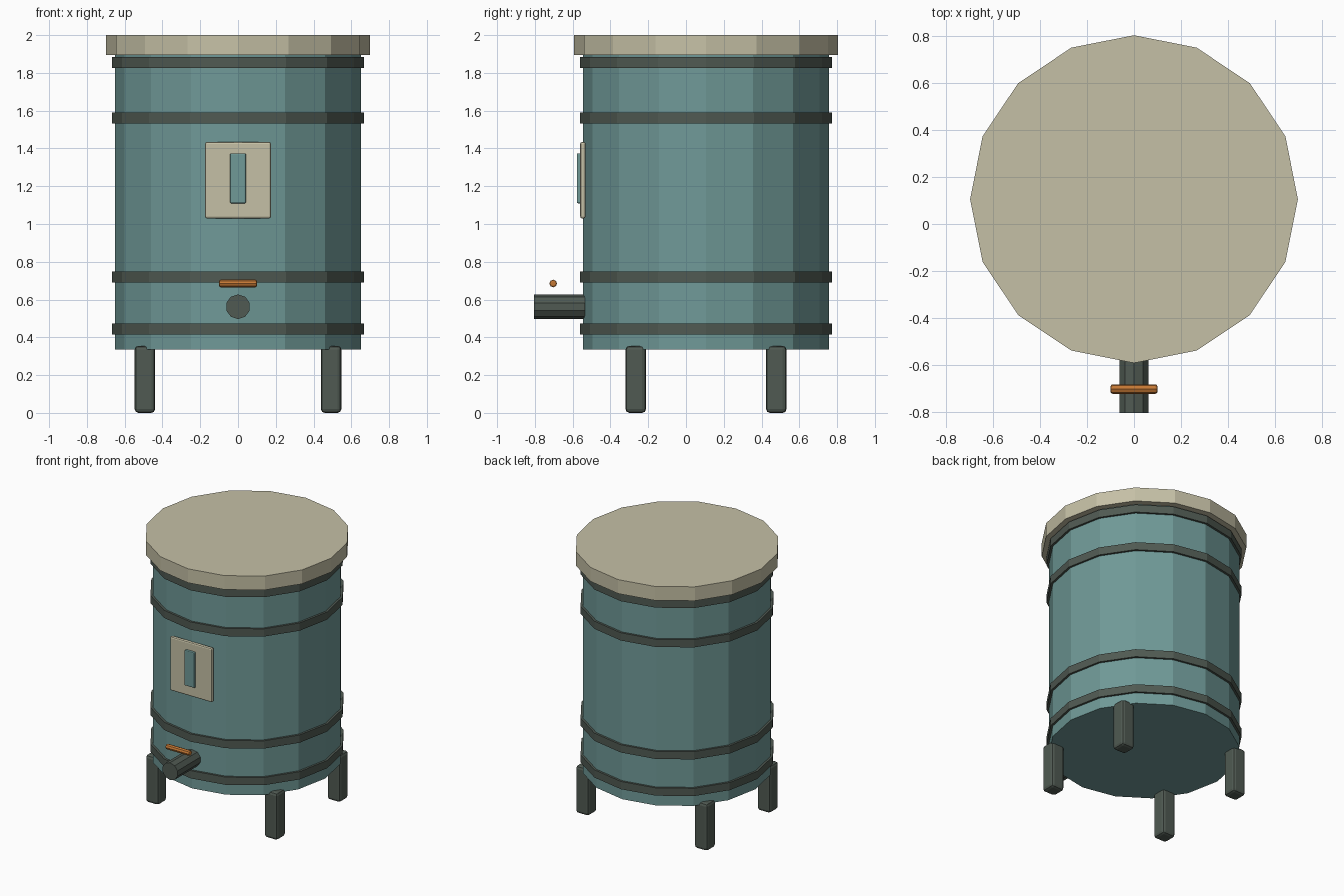
import bpy
import math

cube = bpy.data.objects.get("Cube")
if cube:
    bpy.data.objects.remove(cube, do_unlink=True)

CY = 0.106  # depth of the barrel axis
SIDES = 16


def material(name, rgb):
    m = bpy.data.materials.new(name)
    m.use_nodes = True
    m.diffuse_color = (*rgb, 1)
    m.node_tree.nodes["Principled BSDF"].inputs["Base Color"].default_value = (*rgb, 1)
    return m


teal = material("teal paint", (0.16, 0.32, 0.31))
cream = material("cream", (0.56, 0.53, 0.38))
iron = material("dark iron", (0.08, 0.102, 0.085))
copper = material("copper", (0.56, 0.19, 0.035))


def finish(name, mat, bevel=0, segments=1):
    ob = bpy.context.object
    ob.name = name
    ob.data.materials.append(mat)
    if bevel:
        mod = ob.modifiers.new("Bevel", "BEVEL")
        mod.width = bevel
        mod.segments = segments
        mod.limit_method = "ANGLE"
        mod.angle_limit = math.radians(50)
    return ob


def drum(name, mat, radius, low, high):
    bpy.ops.mesh.primitive_cylinder_add(
        vertices=SIDES, radius=radius, depth=high - low,
        location=(0, CY, (low + high) / 2))
    return finish(name, mat)


def rod(name, mat, sides, radius, length, location, rotation, bevel=0):
    bpy.ops.mesh.primitive_cylinder_add(
        vertices=sides, radius=radius, depth=length,
        location=location, rotation=rotation)
    return finish(name, mat, bevel, 2)


def box(name, mat, size, location, bevel):
    bpy.ops.mesh.primitive_cube_add(size=1, location=location)
    ob = bpy.context.object
    ob.scale = size
    bpy.ops.object.transform_apply(location=False, rotation=False, scale=True)
    return finish(name, mat, bevel, 2)


# Barrel, lid and hoops
drum("barrel", teal, 0.65, 0.335, 1.9)
drum("lid", cream, 0.698, 1.895, 2.0)
for i, z in enumerate((0.445, 0.72, 1.56, 1.855)):
    drum(f"hoop_{i + 1}", iron, 0.666, z - 0.029, z + 0.029)

# Legs
for side, x in (("left", 0.493), ("right", -0.493)):
    for end, y in (("front", -0.372), ("back", 0.372)):
        box(f"{end}_{side}_leg", iron, (0.108, 0.108, 0.355),
            (x, CY + y, 0.1775), 0.02)

# Gauge plate and its window
box("gauge_plate", cream, (0.348, 0.028, 0.405), (0, -0.546, 1.232), 0.01)
box("gauge_window", teal, (0.083, 0.03, 0.265), (0, -0.563, 1.242), 0.006)

# Tap
half = math.pi / 2
rod("spout", iron, 10, 0.065, 0.27, (0, -0.67, 0.562), (half, 0, 0))
rod("tap_handle", copper, 8, 0.02, 0.2, (0, -0.703, 0.685), (0, half, 0), 0.008)
